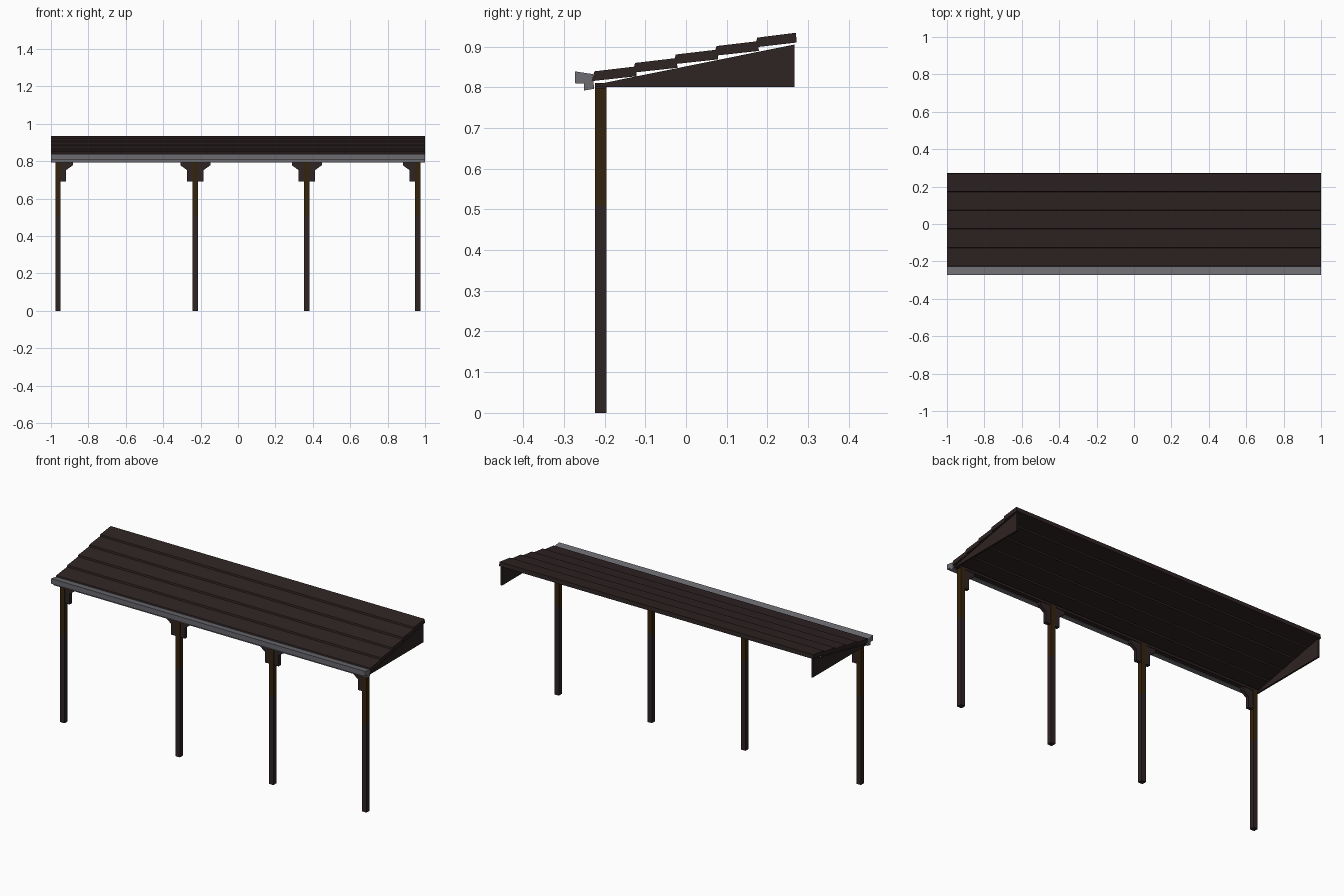
import bpy, bmesh
from mathutils import Vector

cube = bpy.data.objects.get("Cube")
if cube:
    bpy.data.objects.remove(cube, do_unlink=True)


def material(name, rgb):
    mat = bpy.data.materials.new(name)
    mat.use_nodes = True
    mat.diffuse_color = (*rgb, 1)
    bsdf = next(n for n in mat.node_tree.nodes if n.type == 'BSDF_PRINCIPLED')
    bsdf.inputs["Base Color"].default_value = (*rgb, 1)
    return mat


DARK_WOOD = material("dark wood", (0.028, 0.017, 0.017))
BROWN_WOOD = material("brown wood", (0.036, 0.017, 0.004))
GREY_METAL = material("grey metal", (0.15, 0.15, 0.17))


def extrude_profile(name, points, start, depth, mat):
    """Prism from a closed 3D profile, extruded along depth."""
    bm = bmesh.new()
    verts = [bm.verts.new(Vector(p) + Vector(start)) for p in points]
    face = bm.faces.new(verts)
    new = bmesh.ops.extrude_face_region(bm, geom=[face])["geom"]
    moved = [g for g in new if isinstance(g, bmesh.types.BMVert)]
    bmesh.ops.translate(bm, verts=moved, vec=depth)
    bmesh.ops.recalc_face_normals(bm, faces=bm.faces)
    mesh = bpy.data.meshes.new(name)
    bm.to_mesh(mesh)
    bm.free()
    mesh.materials.append(mat)
    obj = bpy.data.objects.new(name, mesh)
    bpy.context.collection.objects.link(obj)
    return obj


def along_x(name, yz, x0, x1, mat):
    return extrude_profile(name, [(0, y, z) for y, z in yz],
                           (x0, 0, 0), (x1 - x0, 0, 0), mat)


# Overlapping roof boards
BOARDS, PITCH, RISE = 5, 0.1, 0.0207
for i in range(BOARDS):
    y, z = -0.227 + i * PITCH, 0.839 + i * RISE
    end = y + PITCH - 0.003 if i == BOARDS - 1 else y + PITCH + 0.004
    along_x(f"roof_board_{i + 1}",
            [(y - 0.005, z - 0.024), (y + 0.002, z),
             (end, z + 0.012), (end + 0.002, z - 0.012)],
            -1, 1, DARK_WOOD)

# Triangular end panels
for side, x in (("right", -0.995), ("left", 0.985)):
    along_x(f"{side}_gable_panel",
            [(-0.224, 0.8), (0.267, 0.8), (0.267, 0.905), (-0.224, 0.806)],
            x, x + 0.01, DARK_WOOD)

# Front gutter
along_x("gutter",
        [(-0.273, 0.839), (-0.228, 0.832), (-0.226, 0.796), (-0.25, 0.792),
         (-0.251, 0.809), (-0.272, 0.809)],
        -1, 1, GREY_METAL)

# Beam carried by the posts
along_x("front_beam",
        [(-0.224, 0.797), (-0.196, 0.797), (-0.196, 0.81), (-0.224, 0.81)],
        -0.985, 0.985, DARK_WOOD)

# Posts, darker below and brown above
HALF, SPLIT = 0.014, 0.51
POSTS = (-0.963, -0.228, 0.368, 0.961)
for i, x in enumerate(POSTS):
    post = extrude_profile(
        f"post_{i + 1}",
        [(-HALF, -0.223, 0), (HALF, -0.223, 0),
         (HALF, -0.195, 0), (-HALF, -0.195, 0)],
        (x, 0, 0), (0, 0, 0.8), DARK_WOOD)
    post.data.materials.append(BROWN_WOOD)
    bm = bmesh.new()
    bm.from_mesh(post.data)
    bmesh.ops.bisect_plane(bm, geom=bm.verts[:] + bm.edges[:] + bm.faces[:],
                           plane_co=(0, 0, SPLIT), plane_no=(0, 0, 1))
    for face in bm.faces:
        face.material_index = int(face.calc_center_median().z > SPLIT)
    bm.to_mesh(post.data)
    bm.free()

    # Brackets on each side that faces another post
    for name, s in (("right", -1), ("left", 1)):
        if (i == 0 and s < 0) or (i == len(POSTS) - 1 and s > 0):
            continue
        outline = [(0.01, 0.69), (0.044, 0.69), (0.044, 0.752),
                   (0.08, 0.778), (0.08, 0.8), (0.01, 0.8)]
        extrude_profile(f"post_{i + 1}_{name}_bracket",
                        [(s * u, 0, z) for u, z in outline],
                        (x, -0.219, 0), (0, 0.02, 0), DARK_WOOD)
